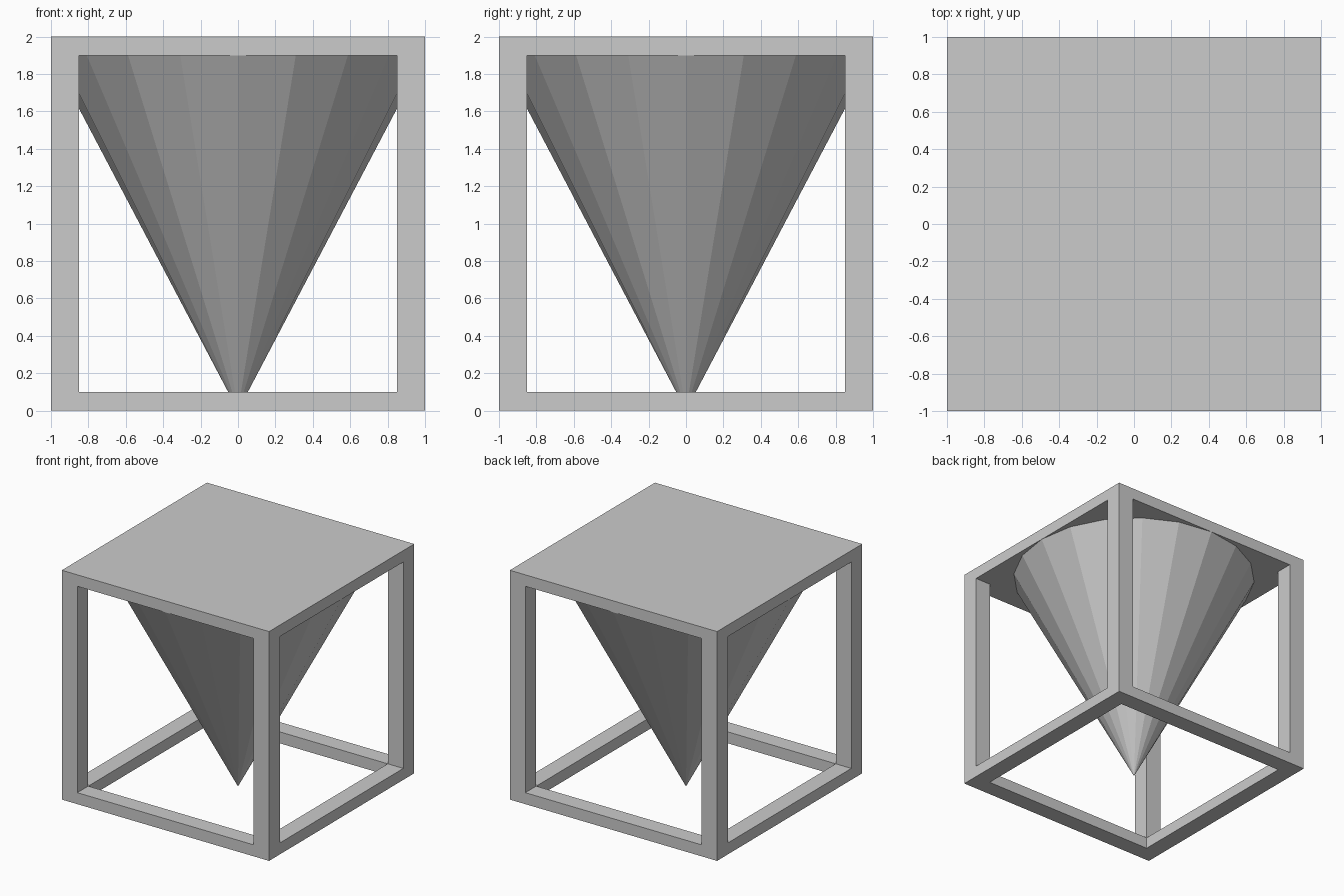
import bpy

if "Cube" in bpy.data.objects:
    bpy.data.objects.remove(bpy.data.objects["Cube"])

W = 0.15   # post and rail width
T = 0.10   # slab and rail thickness
C = 1 - W / 2


def box(name, center, size):
    bpy.ops.mesh.primitive_cube_add(size=1, location=center)
    ob = bpy.context.object
    ob.name = name
    for v in ob.data.vertices:
        v.co.x *= size[0]
        v.co.y *= size[1]
        v.co.z *= size[2]
    return ob


# Solid top slab
box("top_slab", (0, 0, 2 - T / 2), (2, 2, T))

# Corner posts
for sx, side in ((-1, "left"), (1, "right")):
    for sy, end in ((-1, "front"), (1, "back")):
        box(f"{end}_{side}_post", (sx * C, sy * C, (2 - T) / 2), (W, W, 2 - T))

# Bottom rails between the posts
span = 2 - 2 * W
for s, fb, lr in ((-1, "front", "left"), (1, "back", "right")):
    box(f"{fb}_bottom_rail", (0, s * C, T / 2), (span, W, T))
    box(f"{lr}_bottom_rail", (s * C, 0, T / 2), (W, span, T))

# Inverted 20-sided cone hanging from the slab, tip on the ground
bpy.ops.mesh.primitive_cone_add(vertices=20, radius1=0, radius2=1,
                                depth=2 - T, location=(0, 0, (2 - T) / 2))
bpy.context.object.name = "hanging_cone"
